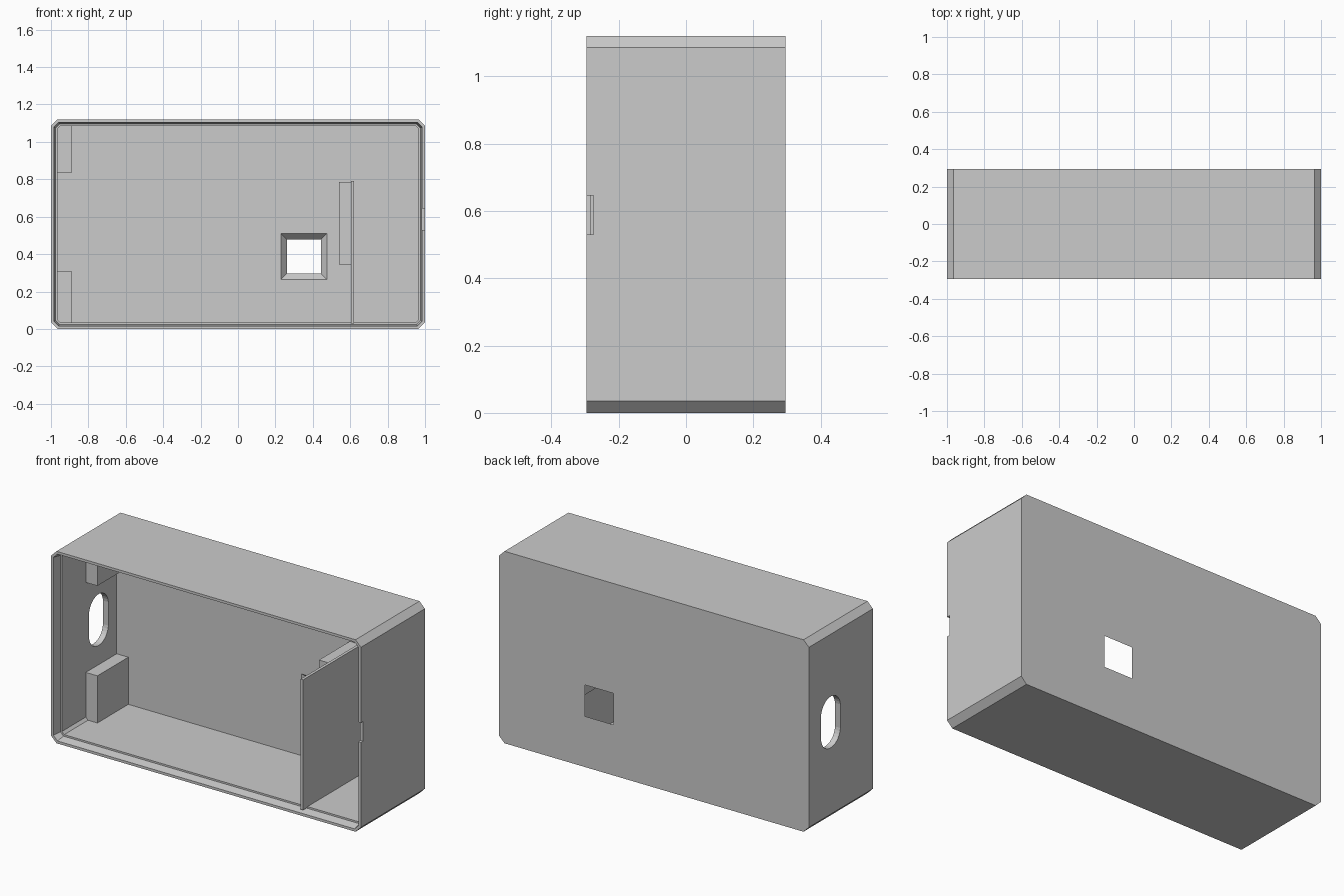
import bpy, bmesh, math
from mathutils import Vector

cube = bpy.data.objects.get("Cube")
if cube:
    bpy.data.objects.remove(cube, do_unlink=True)

W, D, H = 1.0, 0.295, 1.12      # half width, half depth, height
T = 0.035                       # wall thickness and corner chamfer

grey = bpy.data.materials.new("plain grey")
grey.use_nodes = True
colour = (0.6, 0.6, 0.6, 1)
grey.diffuse_color = colour
grey.node_tree.nodes["Principled BSDF"].inputs["Base Color"].default_value = colour


def loft(name, rings):
    """Solid skinned through a list of equal-length point rings, capped at both ends."""
    bm = bmesh.new()
    loops = [[bm.verts.new(p) for p in ring] for ring in rings]
    n = len(loops[0])
    for a, b in zip(loops, loops[1:]):
        for i in range(n):
            j = (i + 1) % n
            bm.faces.new((a[i], a[j], b[j], b[i]))
    bm.faces.new(loops[0])
    bm.faces.new(loops[-1][::-1])
    bmesh.ops.recalc_face_normals(bm, faces=bm.faces)
    mesh = bpy.data.meshes.new(name)
    bm.to_mesh(mesh)
    bm.free()
    mesh.materials.append(grey)
    ob = bpy.data.objects.new(name, mesh)
    bpy.context.collection.objects.link(ob)
    return ob


def rect(x0, x1, z0, z1, y):
    return [(x0, y, z0), (x1, y, z0), (x1, y, z1), (x0, y, z1)]


def box(name, x0, x1, y0, y1, z0, z1):
    return loft(name, [rect(x0, x1, z0, z1, y) for y in (y0, y1)])


def outline(inset, y):
    """Chamfered rectangle offset evenly inward from the case outline."""
    c = T - inset * (2 - math.sqrt(2))
    w, lo, hi = W - inset, inset, H - inset
    return [(-w + c, y, lo), (w - c, y, lo), (w, y, lo + c), (w, y, hi - c),
            (w - c, y, hi), (-w + c, y, hi), (-w, y, hi - c), (-w, y, lo + c)]


def cut(target, cutter):
    cutter.hide_render = True
    mod = target.modifiers.new("cut", "BOOLEAN")
    mod.operation, mod.solver, mod.object = "DIFFERENCE", "EXACT", cutter
    bpy.context.view_layer.objects.active = target
    bpy.ops.object.modifier_apply(modifier=mod.name)
    bpy.data.objects.remove(cutter, do_unlink=True)


# Open-fronted case with a tapered rim and a lid ledge
case = loft("case_shell", [
    outline(0, D), outline(0, -D), outline(0.015, -D),
    outline(0.025, -D + 0.05), outline(T, -D + 0.05), outline(T, D - T)])

# Square window in the back, flaring toward the inside
e = 0.01
flare = [(0.23 - e, 0.475 + e, 0.265 - e, 0.51 + e, D - T - e),
         (0.26 + e, 0.445 - e, 0.295 + e, 0.48 - e, D + e)]
cut(case, loft("window_cutter", [rect(*f) for f in flare]))

# Upright rounded slot through the right wall
r, half, cy, cz = 0.09, 0.06, 0.094, 0.572
arc = []
for k in range(32):
    a = 2 * math.pi * (k + 0.5) / 32
    arc.append((cy + r * math.cos(a),
                cz + r * math.sin(a) + math.copysign(half, math.sin(a))))
cut(case, loft("slot_cutter", [[(x, y, z) for y, z in arc] for x in (-1.1, -0.9)]))

# Small pry notch in the left rim
cut(case, box("notch_cutter", 0.978, 1.1, -0.4, -0.275, 0.53, 0.645))

# Corner posts on the right wall
for name, z0, z1 in (("lower_post", 0.03, 0.31), ("upper_post", 0.835, 1.09)):
    box(name, -0.97, -0.89, -0.025, 0.265, z0, z1)

# Partition and the support block beside it
box("partition", 0.603, 0.62, -0.285, 0.265, 0.03, 0.79)
box("support_block", 0.54, 0.605, -0.025, 0.265, 0.345, 0.785)
